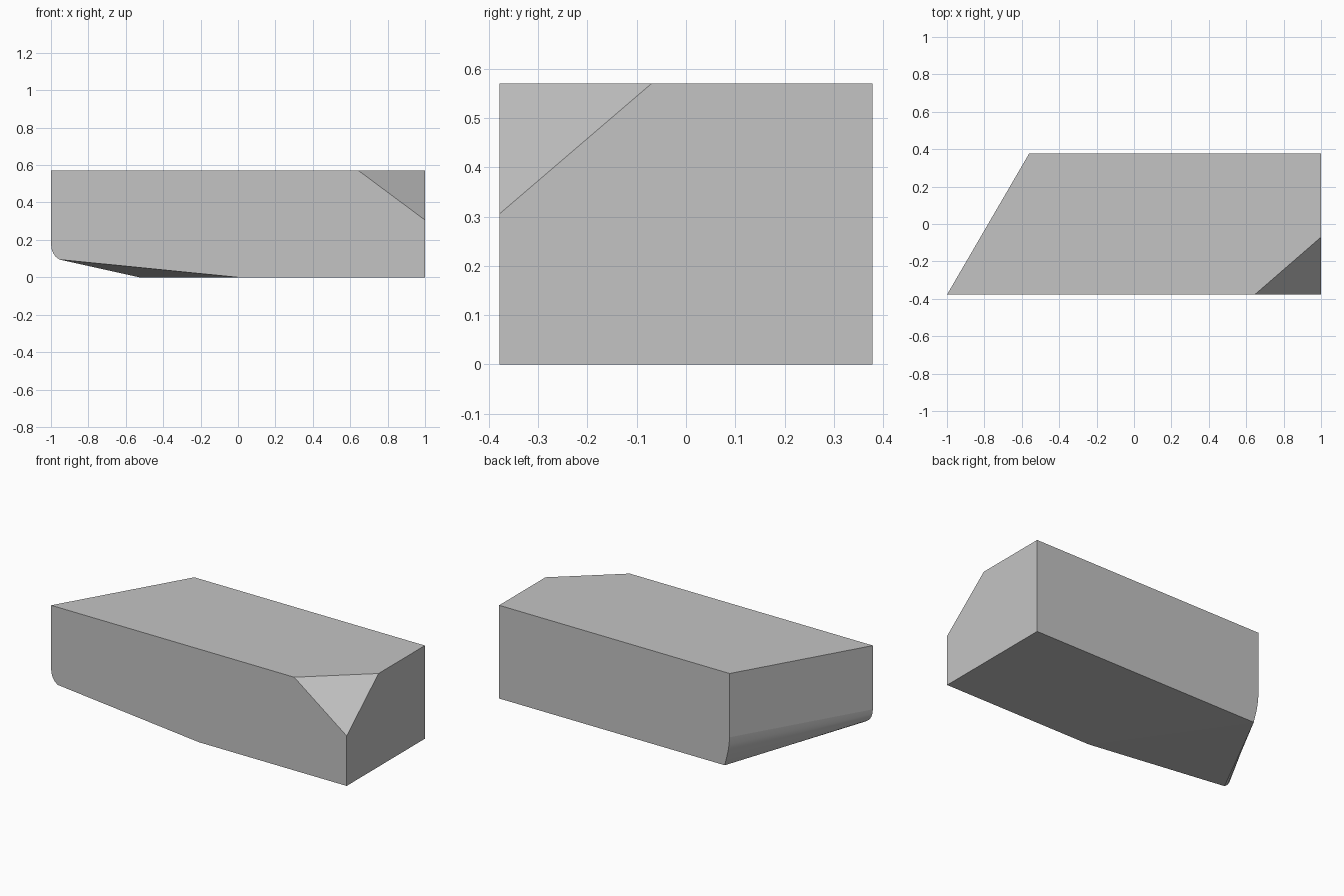
import bpy
import bmesh
from mathutils import Vector, geometry

cube = bpy.data.objects.get("Cube")
if cube:
    bpy.data.objects.remove(cube, do_unlink=True)

HALF_DEPTH, TOP = 0.378, 0.57

# Plain grey material
grey = bpy.data.materials.new("plain grey")
grey.use_nodes = True
colour = (0.55, 0.55, 0.55, 1.0)
grey.diffuse_color = colour
grey.node_tree.nodes["Principled BSDF"].inputs["Base Color"].default_value = colour

# Rounded lower edge of the slanted end, at the front and at the back (x, z)
front_curve = [(-1, 0.18), (-0.997, 0.153), (-0.989, 0.13), (-0.975, 0.11), (-0.955, 0.095)]
back_curve = [(-0.56, 0.18), (-0.556, 0.135), (-0.549, 0.09), (-0.538, 0.045), (-0.527, 0)]

bm = bmesh.new()


def profile(points, y):
    return [bm.verts.new((x, y, z)) for x, z in points]


front = profile([(-1, TOP)] + front_curve + [(0, 0), (1, 0), (1, TOP)], -HALF_DEPTH)
back = profile([(-0.56, TOP)] + back_curve + [(1, 0), (1, TOP)], HALF_DEPTH)
last = len(front_curve)

# Front and back walls
bm.faces.new(front)
bm.faces.new(back)

# Slanted end: flat wall, then smooth rounded strips
for i in range(last):
    strip = bm.faces.new((front[i], front[i + 1], back[i + 1], back[i]))
    strip.smooth = i > 0

# Sloped underside, flat bottom, square end and top
bm.faces.new((front[last], front[last + 1], back[last]))
bm.faces.new((front[last + 1], front[-2], back[-2], back[last]))
bm.faces.new((front[-2], front[-1], back[-1], back[-2]))
bm.faces.new((front[-1], front[0], back[0], back[-1]))
bmesh.ops.recalc_face_normals(bm, faces=bm.faces[:])

# Chamfered top corner
corner = Vector((1, -HALF_DEPTH, TOP))
cut = [Vector((0.645, -HALF_DEPTH, TOP)), Vector((1, -0.07, TOP)), Vector((1, -HALF_DEPTH, 0.306))]
normal = geometry.normal(cut)
if normal.dot(corner - cut[0]) < 0:
    normal.negate()
result = bmesh.ops.bisect_plane(bm, geom=bm.verts[:] + bm.edges[:] + bm.faces[:],
                                plane_co=cut[0], plane_no=normal, clear_outer=True)
rim = [e for e in result["geom_cut"] if isinstance(e, bmesh.types.BMEdge)]
bmesh.ops.holes_fill(bm, edges=rim, sides=0)
bmesh.ops.recalc_face_normals(bm, faces=bm.faces[:])

mesh = bpy.data.meshes.new("chamfered_block")
bm.to_mesh(mesh)
bm.free()
mesh.materials.append(grey)
block = bpy.data.objects.new("chamfered_block", mesh)
bpy.context.collection.objects.link(block)

# Smooth only the rounded strips and keep the other edges sharp
block.select_set(True)
bpy.context.view_layer.objects.active = block
for edge in mesh.edges:
    edge.use_edge_sharp = False
